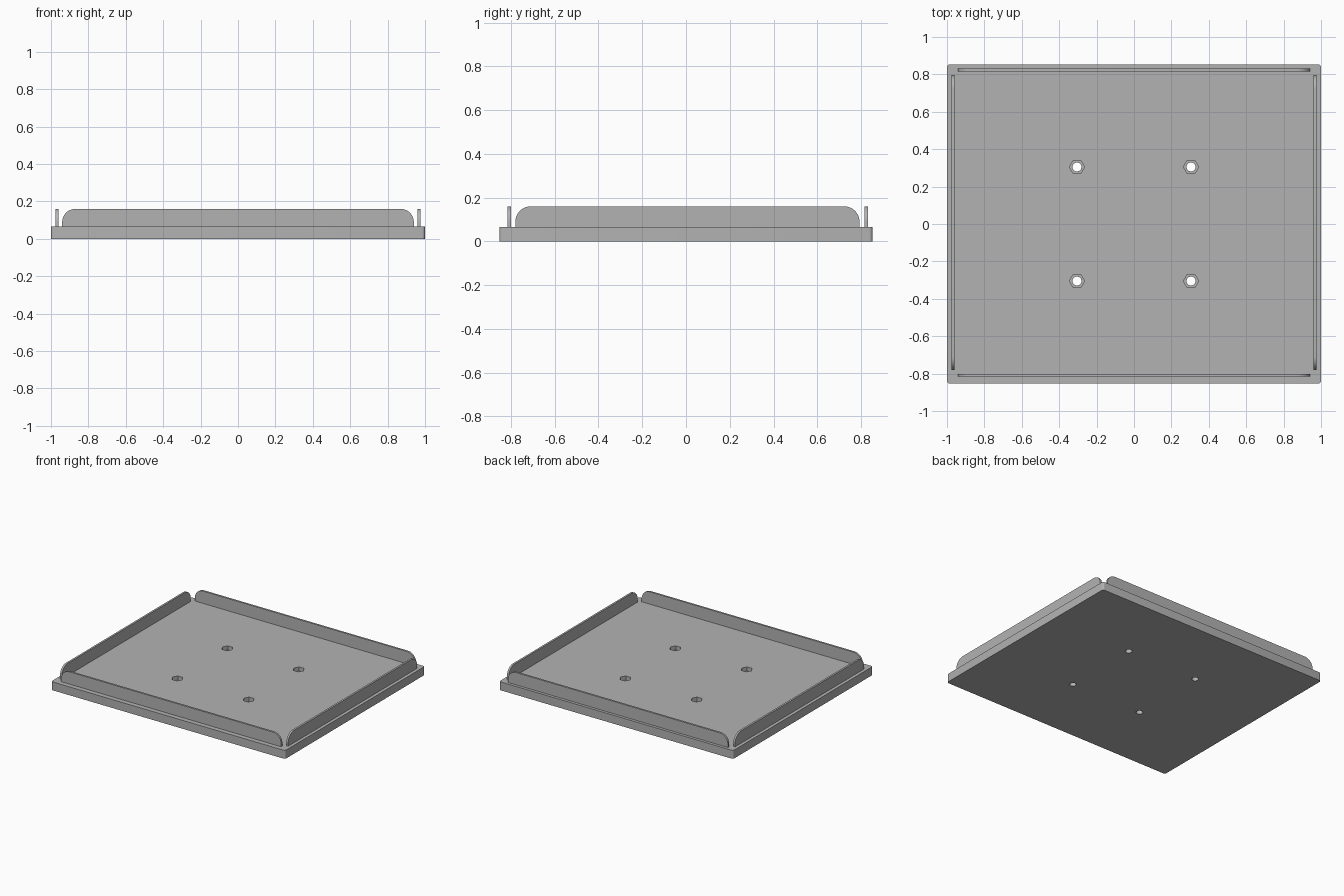
import bpy, bmesh
from math import sin, cos, pi
from mathutils import Matrix, Vector

cube = bpy.data.objects.get("Cube")
if cube:
    bpy.data.objects.remove(cube, do_unlink=True)

BASE_TOP, WALL_TOP = 0.065, 0.16

grey = bpy.data.materials.new("mid grey")
grey.use_nodes = True
color = (0.45, 0.45, 0.45, 1)
grey.diffuse_color = color
grey.node_tree.nodes["Principled BSDF"].inputs["Base Color"].default_value = color


def arc(cx, cy, r, start, end, steps):
    return [(cx + r * cos(start + (end - start) * i / steps),
             cy + r * sin(start + (end - start) * i / steps)) for i in range(steps + 1)]


def prism(name, outline, depth, matrix=Matrix()):
    """Extrude a flat outline along its local z, then place it."""
    bm = bmesh.new()
    face = bm.faces.new([bm.verts.new((x, y, 0)) for x, y in outline])
    ext = bmesh.ops.extrude_face_region(bm, geom=[face])
    verts = [v for v in ext["geom"] if isinstance(v, bmesh.types.BMVert)]
    bmesh.ops.translate(bm, verts=verts, vec=(0, 0, depth))
    bmesh.ops.transform(bm, matrix=matrix, verts=bm.verts)
    bmesh.ops.recalc_face_normals(bm, faces=bm.faces)
    mesh = bpy.data.meshes.new(name)
    bm.to_mesh(mesh)
    bm.free()
    mesh.materials.append(grey)
    obj = bpy.data.objects.new(name, mesh)
    bpy.context.collection.objects.link(obj)
    return obj


def smooth(obj):
    bpy.ops.object.select_all(action="DESELECT")
    obj.select_set(True)
    bpy.context.view_layer.objects.active = obj
    bpy.ops.object.shade_smooth_by_angle(angle=pi / 6)


def cut(obj, cutter):
    mod = obj.modifiers.new("cut", "BOOLEAN")
    mod.operation, mod.solver, mod.object = "DIFFERENCE", "EXACT", cutter
    bpy.context.view_layer.objects.active = obj
    bpy.ops.object.modifier_apply(modifier=mod.name)
    bpy.data.objects.remove(cutter, do_unlink=True)


# Base plate with small rounded corners
hx, hy, r = 1.0, 0.853, 0.016
corners = []
for k, (sx, sy) in enumerate([(1, 1), (-1, 1), (-1, -1), (1, -1)]):
    corners += arc(sx * (hx - r), sy * (hy - r), r, k * pi / 2, (k + 1) * pi / 2, 5)
base = prism("base_plate", corners, BASE_TOP)

# Bolt holes with hexagonal nut pockets
for x in (-0.305, 0.305):
    for y in (-0.305, 0.305):
        hole = arc(0, 0, 0.024, 0, 2 * pi, 32)[:-1]
        cut(base, prism("hole_cutter", hole, 0.2, Matrix.Translation((x, y, -0.05))))
        nut = arc(0, 0, 0.041, 0, 2 * pi, 6)[:-1]
        cut(base, prism("nut_cutter", nut, 0.1, Matrix.Translation((x, y, 0.033))))
smooth(base)


# Thin upright walls with rounded upper ends
def wall(name, start, end, thickness, matrix):
    r, foot = 0.07, BASE_TOP - 0.005
    outline = [(start, foot), (end, foot)]
    outline += arc(end - r, WALL_TOP - r, r, 0, pi / 2, 12)
    outline += arc(start + r, WALL_TOP - r, r, pi / 2, pi, 12)
    smooth(prism(name, outline, thickness, matrix))


def upright(along, normal, offset):
    """Matrix whose local x runs along the wall and local z through it."""
    rows = Matrix((along, (0, 0, 1), normal)).transposed().to_4x4()
    return Matrix.Translation(Vector(offset)) @ rows


T = 0.015
wall("front_wall", -0.94, 0.94, T, upright((1, 0, 0), (0, 1, 0), (0, -0.816, 0)))
wall("back_wall", -0.94, 0.94, T, upright((1, 0, 0), (0, 1, 0), (0, 0.816, 0)))
wall("left_wall", -0.78, 0.793, T, upright((0, 1, 0), (1, 0, 0), (0.96, 0, 0)))
wall("right_wall", -0.78, 0.793, T, upright((0, 1, 0), (1, 0, 0), (-0.975, 0, 0)))
